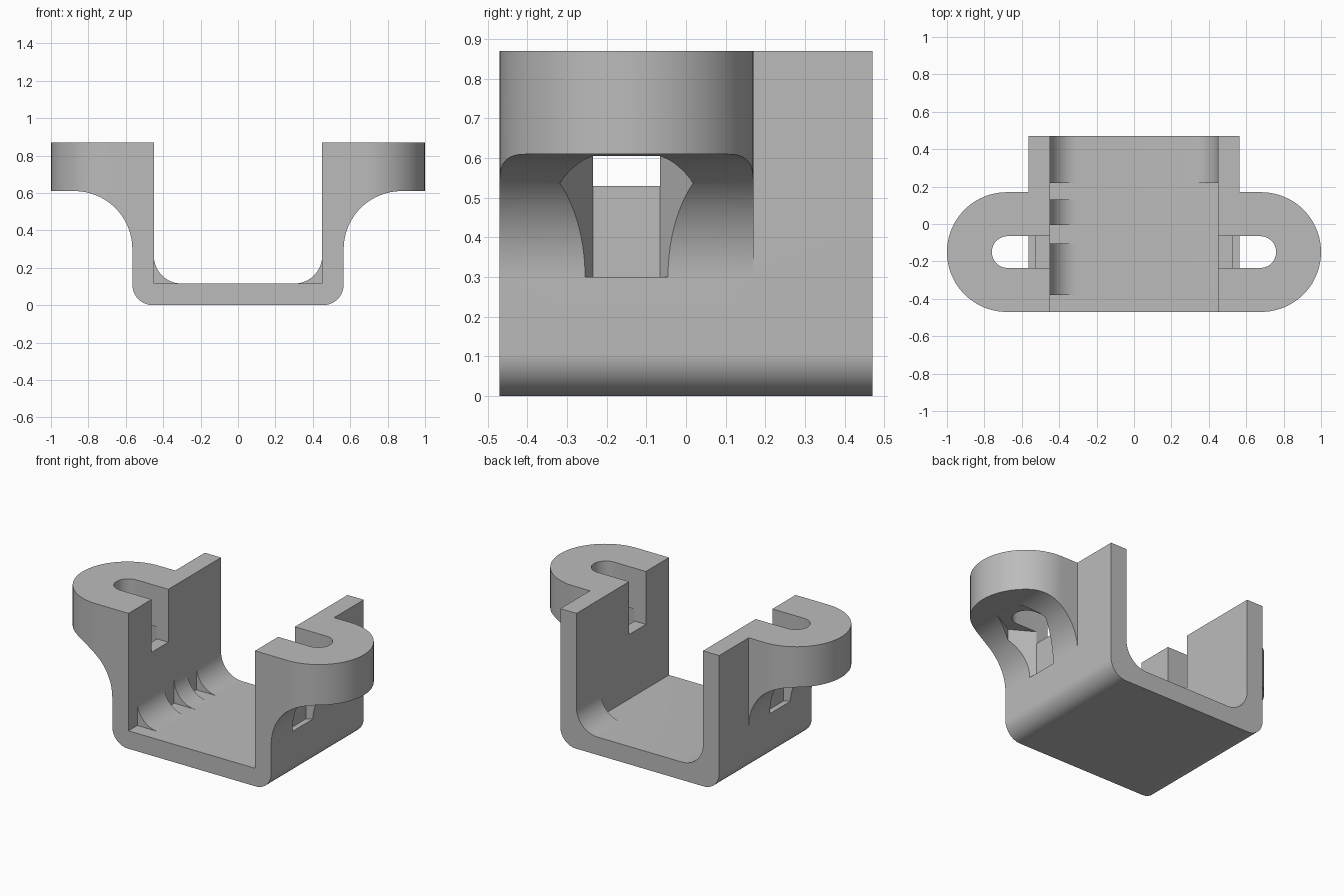
import bpy, bmesh
from math import sin, cos, pi

default = bpy.data.objects.get("Cube")
if default:
    bpy.data.objects.remove(default, do_unlink=True)

grey = bpy.data.materials.new("plain_grey")
grey.use_nodes = True
GREY = (0.5, 0.5, 0.5, 1)
grey.diffuse_color = GREY
grey.node_tree.nodes["Principled BSDF"].inputs["Base Color"].default_value = GREY

# Main dimensions
TOP, HALF_DEPTH = 0.87, 0.47
OUT, INN, FLOOR = 0.565, 0.45, 0.115
SLOT_X, SLOT_Y = 0.675, -0.15


def arc(cx, cy, r, start, end, n=16):
    """Points along an arc, angles in degrees."""
    angles = [(start + (end - start) * i / n) * pi / 180 for i in range(n + 1)]
    return [(cx + r * cos(a), cy + r * sin(a)) for a in angles]


def prism(name, profile, lo, hi, along="Y", side=1):
    """Extrude a closed profile along Y (x, z points) or Z (x, y points)."""
    bm = bmesh.new()
    place = (lambda a, b, t: (a * side, t, b)) if along == "Y" else (lambda a, b, t: (a * side, b, t))
    rings = [[bm.verts.new(place(a, b, t)) for a, b in profile] for t in (lo, hi)]
    bm.faces.new(rings[0])
    bm.faces.new(rings[1])
    n = len(profile)
    for i in range(n):
        j = (i + 1) % n
        bm.faces.new((rings[0][i], rings[0][j], rings[1][j], rings[1][i]))
    bmesh.ops.recalc_face_normals(bm, faces=bm.faces)
    mesh = bpy.data.meshes.new(name)
    bm.to_mesh(mesh)
    bm.free()
    mesh.materials.append(grey)
    obj = bpy.data.objects.new(name, mesh)
    bpy.context.collection.objects.link(obj)
    return obj


def combine(target, tool, operation):
    """Apply a boolean and discard the tool."""
    mod = target.modifiers.new(operation.lower(), "BOOLEAN")
    mod.operation, mod.solver, mod.object = operation, "EXACT", tool
    bpy.context.view_layer.objects.active = target
    bpy.ops.object.modifier_apply(modifier=mod.name)
    bpy.data.objects.remove(tool, do_unlink=True)


# U-shaped channel with rounded lower corners
R = 0.11
channel = ([(-OUT, TOP)] + arc(R - OUT, R, R, 180, 270) + arc(OUT - R, R, R, 270, 360)
           + [(OUT, TOP), (INN, TOP), (INN, FLOOR), (-INN, FLOOR), (-INN, TOP)])
bracket = prism("mounting_bracket", channel, -HALF_DEPTH, HALF_DEPTH)

# Rounded mounting ears, carried by a curved flare below
for side in (-1, 1):
    flare = [(0.5, TOP), (1.1, TOP), (1.1, 0.61)] + arc(0.875, 0.30, 0.31, 90, 180, 24) + [(0.5, 0.30)]
    ear = prism("ear", flare, -0.6, 0.3, side=side)
    outline = [(0.4, -0.47)] + arc(0.68, SLOT_Y, 0.32, -90, 90, 40) + [(0.4, 0.17)]
    combine(ear, prism("ear_outline", outline, 0, 1, "Z", side), "INTERSECT")
    combine(bracket, ear, "UNION")

# Inner corner fillets: the left one is full only at the back, the right side is broken into ribs
corner = ([(0.48, FLOOR + 0.15)] + arc(0.30, FLOOR + 0.15, 0.15, 0, -90)
          + [(0.30, 0.10), (0.48, 0.10)])
for side, start, end in ((1, 0.22, HALF_DEPTH), (-1, 0.22, HALF_DEPTH),
                         (-1, -0.005, 0.13), (-1, -0.38, -0.105)):
    combine(bracket, prism("fillet", corner, start, end, side=side), "UNION")

# Screw slots from above and hexagonal nut pockets from below
for side in (-1, 1):
    slot = [(0.3, SLOT_Y - 0.085)] + arc(SLOT_X, SLOT_Y, 0.085, -90, 90, 24) + [(0.3, SLOT_Y + 0.085)]
    combine(bracket, prism("slot_cutter", slot, 0.53, 1, "Z", side), "DIFFERENCE")
    hexagon = arc(SLOT_X, SLOT_Y, 0.168, 30, 330, 5)
    hexagon = [(SLOT_X + 0.168 * cos(pi / 6 + i * pi / 3),
                SLOT_Y + 0.168 * sin(pi / 6 + i * pi / 3)) for i in range(6)]
    combine(bracket, prism("pocket_cutter", hexagon, 0.30, 0.606, "Z", side), "DIFFERENCE")

bpy.ops.object.select_all(action="DESELECT")
bracket.select_set(True)
bpy.context.view_layer.objects.active = bracket
bpy.ops.object.shade_smooth_by_angle(angle=pi / 7)
